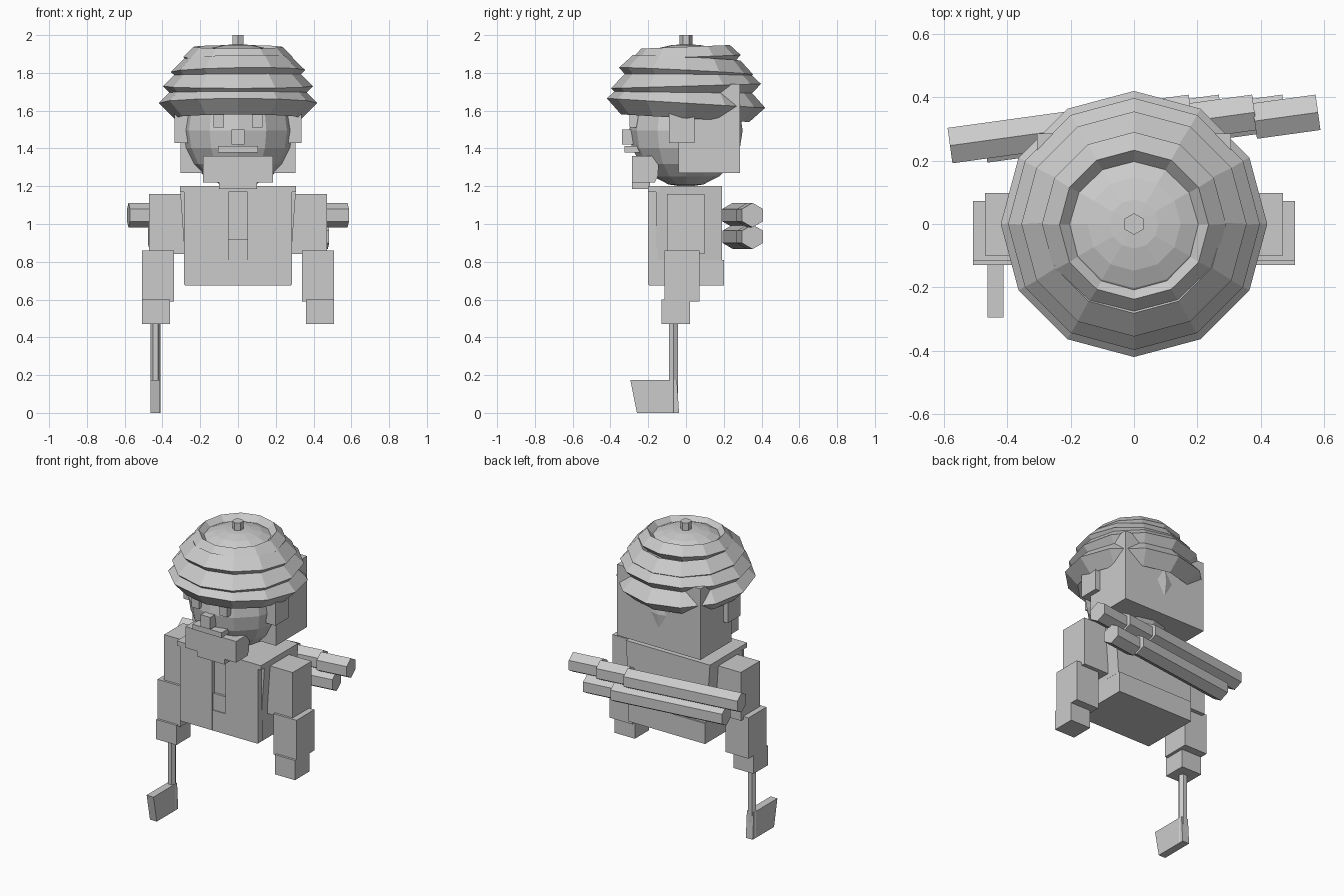
import bpy, bmesh, math
from mathutils import Matrix, Vector

if "Cube" in bpy.data.objects:
    bpy.data.objects.remove(bpy.data.objects["Cube"])

grey = bpy.data.materials.new("plain_grey")
grey.diffuse_color = (0.6, 0.6, 0.6, 1)
grey.use_nodes = True
grey.node_tree.nodes["Principled BSDF"].inputs["Base Color"].default_value = grey.diffuse_color


def finish(name, bm):
    bmesh.ops.recalc_face_normals(bm, faces=bm.faces)
    me = bpy.data.meshes.new(name)
    bm.to_mesh(me)
    bm.free()
    me.materials.append(grey)
    ob = bpy.data.objects.new(name, me)
    bpy.context.collection.objects.link(ob)
    return ob


def box(name, x0, x1, y0, y1, z0, z1, taper=1.0):
    """Box from its limits; taper narrows the bottom in x."""
    bm = bmesh.new()
    bmesh.ops.create_cube(bm, size=1)
    for v in bm.verts:
        k = taper if v.co.z < 0 else 1
        v.co = ((x0 + x1) / 2 + v.co.x * (x1 - x0) * k,
                (y0 + y1) / 2 + v.co.y * (y1 - y0),
                (z0 + z1) / 2 + v.co.z * (z1 - z0))
    return finish(name, bm)


def pair(name, x0, x1, *rest):
    box(name + "_right", x0, x1, *rest)
    box(name + "_left", -x1, -x0, *rest)


def side_profile(name, x0, x1, pts):
    """Extrude a (y, z) outline across x."""
    bm = bmesh.new()
    f = bm.faces.new([bm.verts.new((x0, y, z)) for y, z in pts])
    r = bmesh.ops.extrude_face_region(bm, geom=[f])
    for v in r["geom"]:
        if isinstance(v, bmesh.types.BMVert):
            v.co.x = x1
    return finish(name, bm)


def prism(name, a, b, r, turn=0.0):
    """Six-sided rod from a to b."""
    a, b = Vector(a), Vector(b)
    bm = bmesh.new()
    rot = (b - a).to_track_quat('Z', 'Y').to_matrix().to_4x4()
    bmesh.ops.create_cone(bm, cap_ends=True, segments=6, radius1=r, radius2=r,
                          depth=(b - a).length,
                          matrix=Matrix.Translation((a + b) / 2) @ rot @ Matrix.Rotation(turn, 4, 'Z'))
    return finish(name, bm)


def ball(name, r, z, squash=1.0):
    bm = bmesh.new()
    bmesh.ops.create_uvsphere(bm, u_segments=12, v_segments=10, radius=r)
    for v in bm.verts:
        v.co.z = v.co.z * squash + z
    return finish(name, bm)


def coil(name, rim, z, r, tilt, lean):
    """Twelve-sided ring with a diamond section, slightly tilted."""
    bm = bmesh.new()
    rings = []
    for i in range(12):
        a = math.radians(30 * i)
        rings.append([bm.verts.new(((rim - r + dx) * math.cos(a), (rim - r + dx) * math.sin(a), dz))
                      for dx, dz in ((r, 0), (0, r), (-r, 0), (0, -r))])
    for i in range(12):
        p, q = rings[i], rings[(i + 1) % 12]
        for j in range(4):
            bm.faces.new((p[j], q[j], q[(j + 1) % 4], p[(j + 1) % 4]))
    m = Matrix.Translation((0, 0, z)) @ Matrix.Rotation(tilt, 4, 'X') @ Matrix.Rotation(lean, 4, 'Y')
    bmesh.ops.transform(bm, matrix=m, verts=bm.verts)
    return finish(name, bm)


# wound headwear
coil("wrap_1", 0.42, 1.64, 0.08, -0.06, 0)
coil("wrap_2", 0.397, 1.73, 0.075, 0.03, 0.0)
coil("wrap_3", 0.355, 1.81, 0.07, -0.05, -0.015)
coil("wrap_4", 0.29, 1.883, 0.055, 0.04, 0)
ball("crown", 0.25, 1.84, 0.45)
prism("top_knob", (0, 0, 1.93), (0, 0, 2.0), 0.034, math.pi / 6 * 0)

# head and face
ball("head", 0.30, 1.495)
box("back_hair", -0.305, 0.305, -0.04, 0.285, 1.27, 1.74)
pair("ear", 0.25, 0.337, -0.09, 0.045, 1.43, 1.60)
pair("eye", 0.075, 0.13, -0.30, -0.22, 1.51, 1.59)
box("nose", -0.035, 0.035, -0.34, -0.22, 1.42, 1.50)
box("mouth", -0.107, 0.107, -0.325, -0.22, 1.378, 1.412)
side_profile("beard", -0.185, 0.185,
             [(-0.285, 1.36), (-0.18, 1.36), (-0.145, 1.31), (-0.15, 1.25), (-0.165, 1.22), (-0.285, 1.22)])
box("beard_tip", -0.1, 0.1, -0.285, -0.19, 1.185, 1.22)

# torso and open jacket
box("jacket", -0.308, 0.308, -0.16, 0.19, 0.81, 1.2, 0.91)
box("jacket_collar", -0.308, 0.308, -0.2, -0.14, 1.17, 1.2)
box("hips", -0.28, 0.28, -0.195, 0.2, 0.675, 0.81)
pair("jacket_front", 0.05, 0.285, -0.2, -0.15, 0.68, 1.17)
box("shirt", -0.06, 0.06, -0.175, -0.14, 0.80, 1.18)
box("buckle", -0.05, 0.05, -0.19, -0.15, 0.81, 0.92)

# arms
pair("upper_arm", 0.285, 0.47, -0.1, 0.098, 0.84, 1.16)
pair("forearm", 0.34, 0.508, -0.115, 0.072, 0.59, 0.86)
pair("hand", 0.36, 0.508, -0.13, 0.02, 0.47, 0.60)

# hand axe pointing down
prism("axe_handle", (-0.437, -0.067, 0.0), (-0.437, -0.067, 0.5), 0.027, math.pi / 6)
side_profile("axe_blade", -0.462, -0.412,
             [(-0.295, 0.175), (-0.048, 0.175), (-0.037, 0.0), (-0.26, 0.0)])

# stepped rods carried on the back, each section ending in the same plane
for name, z, cuts in (("upper_rod", 1.047, (-0.58, 0.18, 0.38, 0.58)),
                      ("lower_rod", 0.932, (-0.47, 0.275, 0.475))):
    for i in range(len(cuts) - 1):
        x0, x1 = cuts[i], cuts[i + 1]
        y1 = 0.352
        prism(f"{name}_{i + 1}", (x0, y1 - 0.138 * (x1 - x0), z), (x1, y1, z), 0.065, 0)
